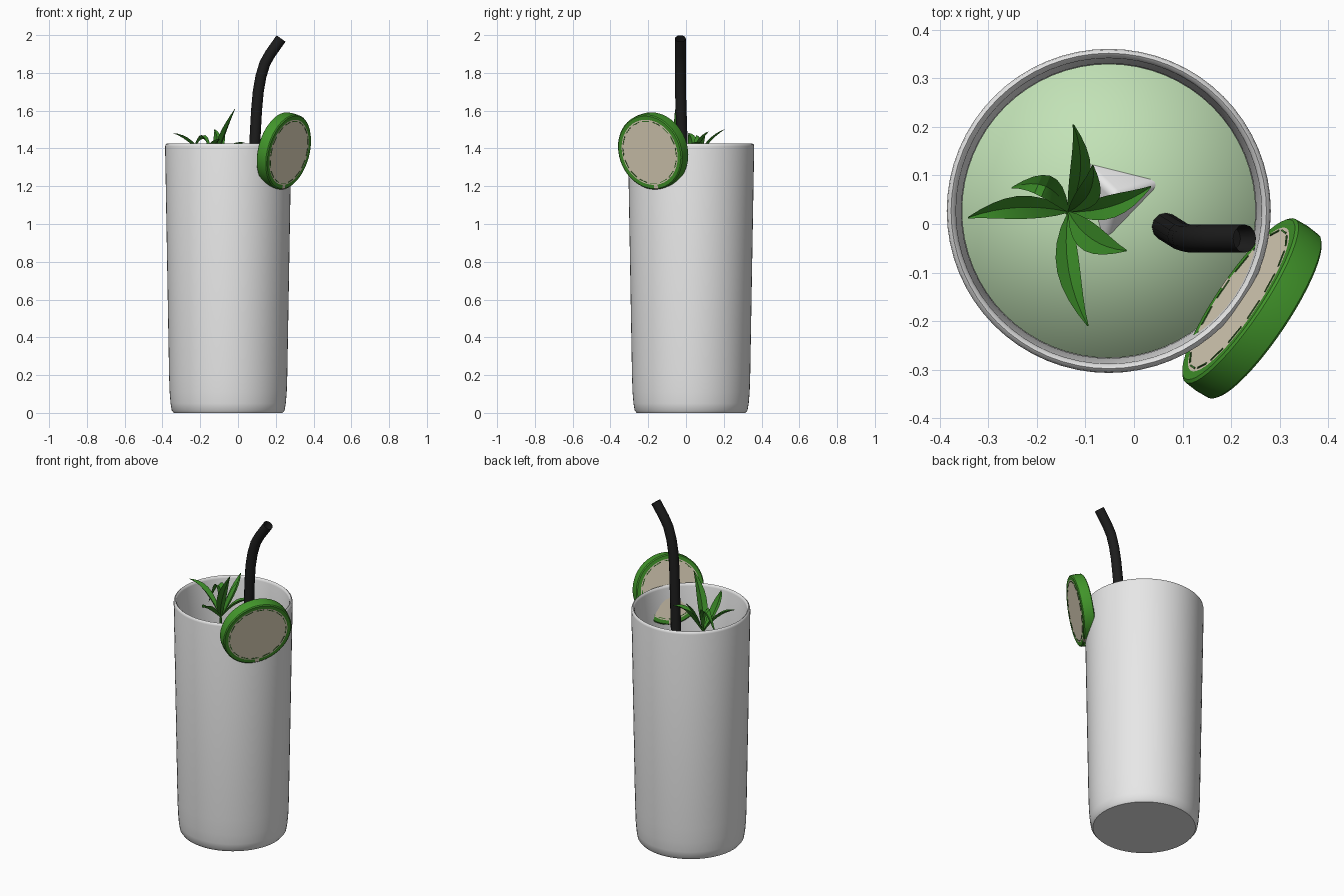
import bpy, bmesh, math
from mathutils import Vector, Matrix

if "Cube" in bpy.data.objects:
    bpy.data.objects.remove(bpy.data.objects["Cube"])

CX, CY = -0.052, 0.027      # glass axis
LEVEL = 1.0                 # drink surface height


def material(name, r, g, b):
    m = bpy.data.materials.new(name)
    m.diffuse_color = (r, g, b, 1)
    m.use_nodes = True
    m.node_tree.nodes["Principled BSDF"].inputs["Base Color"].default_value = m.diffuse_color
    return m


GLASS = material("pale grey glass", 0.8, 0.8, 0.8)
DRINK = material("pale green drink", 0.54, 0.76, 0.47)
PEEL = material("lime green peel", 0.055, 0.31, 0.024)
FLESH = material("cream flesh", 0.75, 0.67, 0.51)
PITH = material("green dashes", 0.045, 0.2, 0.025)
LEAF = material("leaf green", 0.042, 0.25, 0.02)
BLACK = material("black straw", 0.012, 0.012, 0.012)


def make(name, bm, mats, smooth=None, matrix=None):
    """Turn a bmesh into an object; smooth is the sharp-edge angle."""
    if matrix:
        bm.transform(matrix)
    me = bpy.data.meshes.new(name)
    bm.to_mesh(me)
    bm.free()
    ob = bpy.data.objects.new(name, me)
    bpy.context.collection.objects.link(ob)
    for m in mats:
        me.materials.append(m)
    if smooth:
        bpy.ops.object.select_all(action='DESELECT')
        ob.select_set(True)
        bpy.context.view_layer.objects.active = ob
        bpy.ops.object.shade_smooth_by_angle(angle=math.radians(smooth))
    return ob


def lathe(profile, sides):
    """Spin (radius, height) points around z; radius 0 closes to a point."""
    bm = bmesh.new()
    rings = []
    for r, z in profile:
        if r == 0:
            rings.append([bm.verts.new((0, 0, z))] * sides)
        else:
            rings.append([bm.verts.new((r * math.cos(2 * math.pi * i / sides),
                                        r * math.sin(2 * math.pi * i / sides), z))
                          for i in range(sides)])
    for a, b in zip(rings, rings[1:]):
        for i in range(sides):
            j = (i + 1) % sides
            quad = list(dict.fromkeys((a[i], a[j], b[j], b[i])))
            bm.faces.new(quad)
    bmesh.ops.recalc_face_normals(bm, faces=bm.faces)
    return bm


def tube(points, radius, sides):
    """Capped tube through a list of points."""
    bm = bmesh.new()
    rings = []
    for k, p in enumerate(points):
        t = (points[min(k + 1, len(points) - 1)] - points[max(k - 1, 0)]).normalized()
        u = Vector((0, 1, 0)).cross(t).normalized()
        v = t.cross(u)
        rings.append([bm.verts.new(p + radius * (u * math.cos(2 * math.pi * i / sides)
                                                 + v * math.sin(2 * math.pi * i / sides)))
                      for i in range(sides)])
    for a, b in zip(rings, rings[1:]):
        for i in range(sides):
            j = (i + 1) % sides
            bm.faces.new((a[i], a[j], b[j], b[i]))
    bm.faces.new(rings[0][::-1])
    bm.faces.new(rings[-1])
    bmesh.ops.recalc_face_normals(bm, faces=bm.faces)
    return bm


AXIS = Matrix.Translation((CX, CY, 0))

# Tumbler: one closed shell with rounded rim and thick base
make("glass", lathe([(0, 0), (0.288, 0), (0.299, 0.014), (0.305, 0.05), (0.31, 0.11),
                     (0.313, 0.2), (0.334, 1.41), (0.332, 1.42), (0.325, 1.426),
                     (0.318, 1.42), (0.315, 1.41), (0.304, LEVEL), (0.289, 0.15),
                     (0.275, 0.07), (0, 0.06)], 64), [GLASS], 40, AXIS)

# Drink: softly shaded to its edge
make("drink", lathe([(0, 0.07), (0.27, 0.075), (0.285, 0.15), (0.303, LEVEL), (0, LEVEL)], 64),
     [DRINK], 180, AXIS)

# Ice cube standing on one corner, tip above the drink
bm = bmesh.new()
bmesh.ops.create_cube(bm, size=0.18)
bmesh.ops.bevel(bm, geom=bm.edges[:], offset=0.016, segments=3, affect='EDGES', profile=0.5)
upright = Vector((1, 1, 1)).rotation_difference(Vector((0, 0, 1))).to_matrix().to_4x4()
corner = upright @ Vector((-1, 0, 0))
spin = math.radians(16) - math.atan2(corner.y, corner.x)
make("ice_cube", bm, [GLASS], 60,
     Matrix.Translation((-0.038, 0.06, 0.913)) @ Matrix.Rotation(spin, 4, 'Z') @ upright)

# Straw: long leaning shaft, then a bend to the right
straw = [Vector(p) for p in ((0.015, 0.022, 0.09), (0.066, -0.006, 1.0), (0.09, -0.021, 1.45),
                             (0.098, -0.026, 1.6), (0.107, -0.029, 1.7), (0.121, -0.03, 1.78),
                             (0.142, -0.03, 1.85), (0.17, -0.03, 1.9), (0.228, -0.03, 1.982))]
bm = tube(straw, 0.029, 12)
bm.faces.ensure_lookup_table()
mouth = bm.faces[-1]
bmesh.ops.inset_region(bm, faces=[mouth], thickness=0.004)
bmesh.ops.translate(bm, verts=mouth.verts[:], vec=(straw[-2] - straw[-1]).normalized() * 0.05)
make("straw", bm, [BLACK], 40)

# Lime wheel hooked on the rim, leaning outward
flat = Vector((0.83, -0.56, 0)).normalized()
tilt = math.radians(13)
n = flat * math.cos(tilt) - Vector((0, 0, 1)) * math.sin(tilt)
along = Vector((0, 0, 1)).cross(flat)
up = n.cross(along)
LIME = Matrix.Translation((0.243, -0.174, 1.387)) @ Matrix((along, up, n)).transposed().to_4x4()
H = 0.034
bm = lathe([(0, -H), (0.177, -H), (0.197, -H), (0.203, -H + 0.005), (0.205, 0),
            (0.203, H - 0.005), (0.197, H), (0.177, H), (0, H)], 48)
for f in bm.faces:
    c = f.calc_center_median()
    # Flesh faces, plus the slit at the bottom of the peel
    if c.xy.length < 0.17 or (0 < c.x < 0.02 and c.y < 0):
        f.material_index = 1
make("lime_wheel", bm, [PEEL, FLESH], 35, LIME)

# Thin dashes around both faces of the wheel
bm = bmesh.new()
COUNT = 16
for side in (-1, 1):
    for k in range(COUNT):
        m = (Matrix.Rotation(2 * math.pi * k / COUNT, 4, 'Z')
             @ Matrix.Translation((0.168, 0, side * (H + 0.001)))
             @ Matrix.Diagonal((0.004, 0.045, 0.002, 1)))
        bmesh.ops.create_cube(bm, size=1, matrix=m)
make("lime_dashes", bm, [PITH], None, LIME)

# Mint sprig: folded leaves arching out of one stem
BASE = Vector((-0.135, 0.025, 1.29))


def leaf(index, tip, width, rise, sway):
    tip = Vector(tip)
    out = Vector((tip.x - BASE.x, tip.y - BASE.y, 0))
    side = Vector((-out.y, out.x, 0)).normalized()
    ctrl = (BASE + tip) / 2 + Vector((0, 0, rise)) + side * sway
    bm = bmesh.new()
    rows, steps = [], 8
    for k in range(steps + 1):
        t = k / steps
        p = BASE * (1 - t) ** 2 + ctrl * 2 * t * (1 - t) + tip * t * t
        w = 0.5 * width * math.sin(math.pi * t ** 0.85) + 0.0015
        fold = Vector((0, 0, 0.9 * w))
        rows.append([bm.verts.new(q) for q in (p - side * w + fold, p, p + side * w + fold)])
    for a, b in zip(rows, rows[1:]):
        for i in range(2):
            bm.faces.new((a[i], b[i], b[i + 1], a[i + 1]))
    bmesh.ops.recalc_face_normals(bm, faces=bm.faces)
    if sum(f.normal.z for f in bm.faces) < 0:
        bmesh.ops.reverse_faces(bm, faces=bm.faces[:])
    make(f"mint_leaf_{index}", bm, [LEAF], 30)


for i, spec in enumerate([
        ((-0.342, 0.013, 1.48), 0.045, 0.06, -0.03),
        ((-0.252, 0.075, 1.34), 0.045, 0.27, -0.06),
        ((-0.125, 0.205, 1.50), 0.04, 0.05, -0.04),
        ((-0.085, 0.122, 1.49), 0.045, 0.04, -0.04),
        ((0.035, 0.077, 1.43), 0.045, 0.06, -0.03),
        ((-0.015, -0.055, 1.61), 0.055, -0.02, -0.04),
        ((-0.095, -0.21, 1.45), 0.045, 0.04, -0.04)]):
    leaf(i + 1, *spec)

make("mint_stem", tube([Vector((-0.13, 0.03, 0.95)), Vector((-0.137, 0.027, 1.15)), BASE],
                       0.007, 8), [LEAF], 40)
